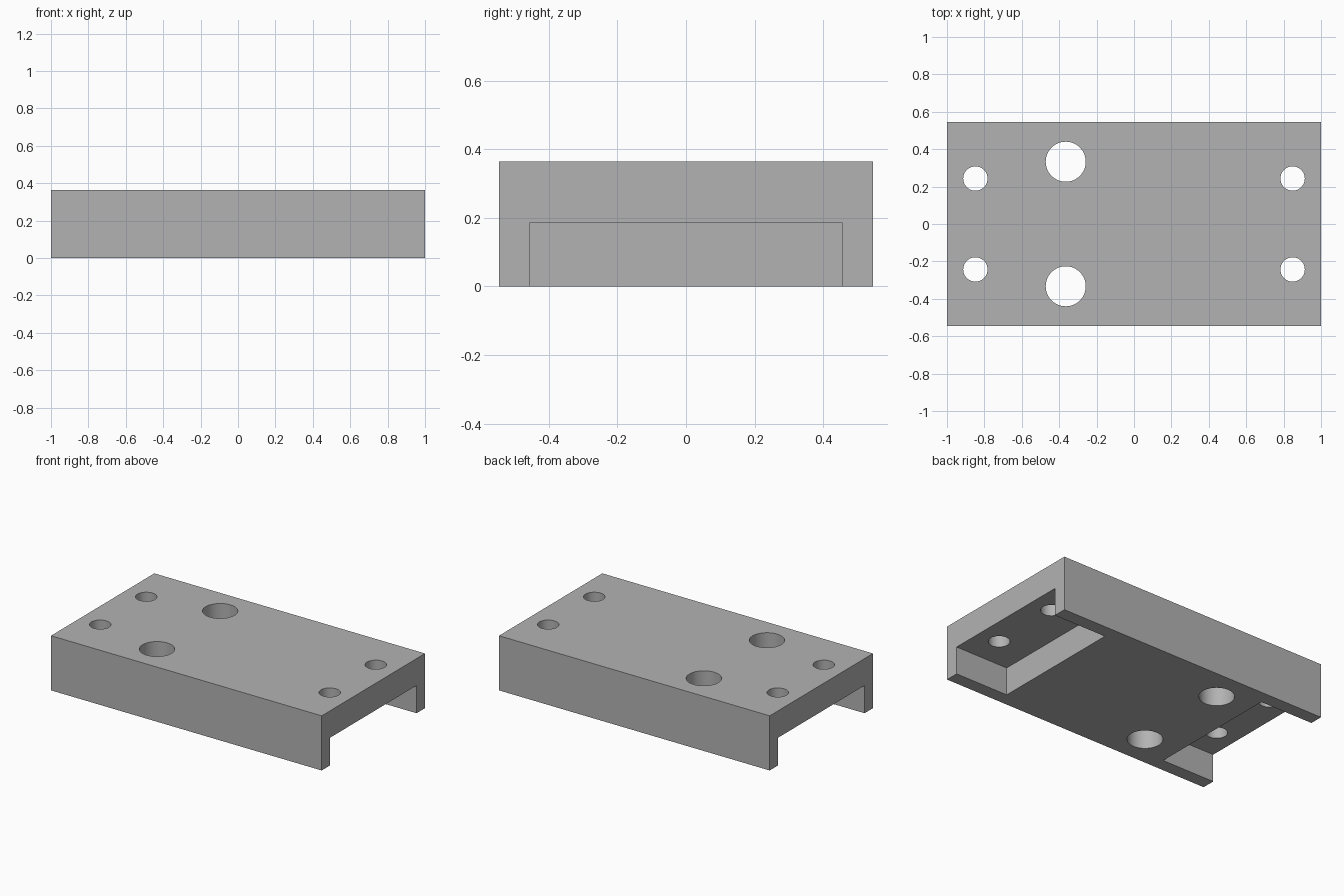
import bpy

cube = bpy.data.objects.get("Cube")
if cube:
    bpy.data.objects.remove(cube, do_unlink=True)

LENGTH, WIDTH, HEIGHT = 2.0, 1.09, 0.365
NOTCH_DEPTH, NOTCH_WIDTH, NOTCH_HEIGHT = 0.39, 0.912, 0.185

grey = bpy.data.materials.new("plain grey")
grey.use_nodes = True
colour = (0.45, 0.45, 0.45, 1)
grey.diffuse_color = colour
grey.node_tree.nodes["Principled BSDF"].inputs["Base Color"].default_value = colour


def box(name, centre, size):
    bpy.ops.mesh.primitive_cube_add(size=1, location=centre)
    ob = bpy.context.object
    ob.name = name
    ob.scale = size
    bpy.ops.object.transform_apply(location=True, rotation=False, scale=True)
    ob.data.materials.append(grey)
    return ob


def cylinder(name, x, y, radius):
    bpy.ops.mesh.primitive_cylinder_add(vertices=64, radius=radius, depth=1,
                                        location=(x, y, HEIGHT / 2))
    ob = bpy.context.object
    ob.name = name
    ob.data.materials.append(grey)
    return ob


# Solid block
block = box("mounting_block", (0, 0, HEIGHT / 2), (LENGTH, WIDTH, HEIGHT))

# Open notches under both ends, and the through holes
cutters = []
for end in (-1, 1):
    cutters.append(box("notch_cutter", (end * LENGTH / 2, 0, 0),
                       (2 * NOTCH_DEPTH, NOTCH_WIDTH, 2 * NOTCH_HEIGHT)))
for side in (-1, 1):
    cutters.append(cylinder("large_hole_cutter", -0.365, side * 0.333, 0.107))
    for end in (-1, 1):
        cutters.append(cylinder("small_hole_cutter", end * 0.848, side * 0.243, 0.065))

# Cut the block
bpy.ops.object.select_all(action="DESELECT")
block.select_set(True)
bpy.context.view_layer.objects.active = block
for cutter in cutters:
    cutter.hide_render = True
    cut = block.modifiers.new("cut", "BOOLEAN")
    cut.operation = "DIFFERENCE"
    cut.solver = "EXACT"
    cut.object = cutter
    bpy.ops.object.modifier_apply(modifier=cut.name)
    bpy.data.objects.remove(cutter, do_unlink=True)

# Smooth hole walls, crisp edges
bpy.ops.object.shade_smooth_by_angle(angle=0.5)
